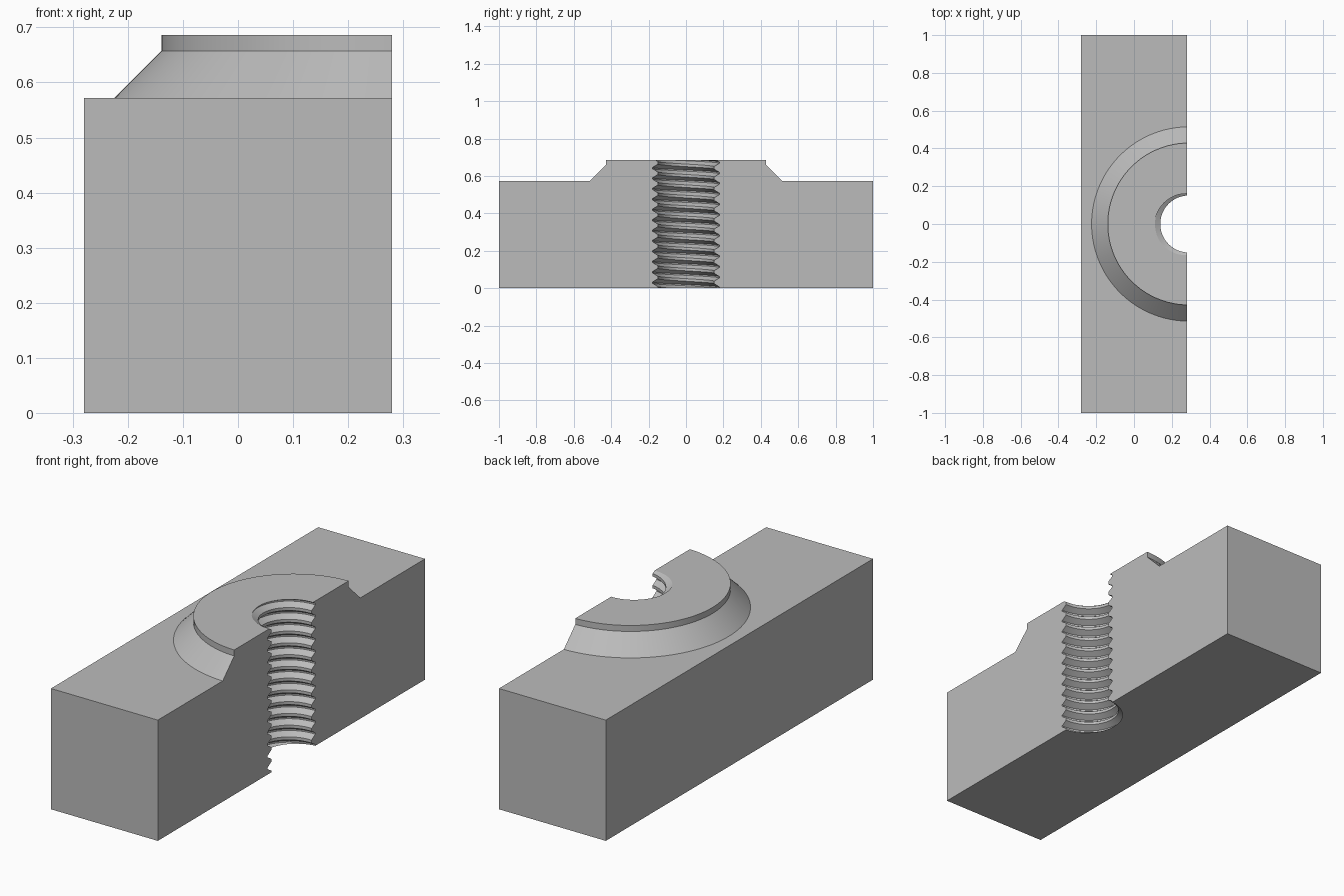
import bpy, bmesh
from math import radians, cos, sin

if "Cube" in bpy.data.objects:
    bpy.data.objects.remove(bpy.data.objects["Cube"])

HALF_W = 0.28            # half width; the section plane is at +HALF_W
AXIS_X = 0.29            # centre line of the boss and the threaded hole
SHOULDER, TOP = 0.572, 0.686
PITCH, MINOR, MAJOR = 0.0557, 0.151, 0.179


def make_object(name, bm):
    bmesh.ops.recalc_face_normals(bm, faces=bm.faces[:])
    mesh = bpy.data.meshes.new(name)
    bm.to_mesh(mesh)
    bm.free()
    obj = bpy.data.objects.new(name, mesh)
    bpy.context.collection.objects.link(obj)
    return obj


def box(name, low, high):
    bm = bmesh.new()
    bmesh.ops.create_cube(bm, size=1)
    for v in bm.verts:
        v.co = [(a + b) / 2 + c * (b - a) for a, b, c in zip(low, high, v.co)]
    return make_object(name, bm)


def loft(name, rows, angles, rise=0, triangulate=False):
    """Stack closed rings of (radius, height); rise is the climb per turn."""
    bm = bmesh.new()
    rings = [[bm.verts.new((AXIS_X + r * cos(radians(a)), r * sin(radians(a)),
                            z + rise * (a - 270) / 360)) for a in angles]
             for r, z in rows]
    n = len(angles)
    for low, high in zip(rings, rings[1:]):
        for i in range(n):
            j = (i + 1) % n
            bm.faces.new((low[i], low[j], high[j], high[i]))
    bm.faces.new(rings[0])
    bm.faces.new(rings[-1])
    if triangulate:
        bmesh.ops.triangulate(bm, faces=bm.faces[:])
    return make_object(name, bm)


def combine(target, tool, operation):
    mod = target.modifiers.new(operation.title(), 'BOOLEAN')
    mod.operation, mod.solver, mod.object = operation, 'EXACT', tool
    bpy.context.view_layer.update()
    graph = bpy.context.evaluated_depsgraph_get()
    mesh = bpy.data.meshes.new_from_object(target.evaluated_get(graph))
    target.modifiers.clear()
    target.data = mesh
    bpy.data.objects.remove(tool)


# Long rectangular base, oversized past the section plane
nut = box("sectioned_slot_nut", (-HALF_W, -1, 0), (HALF_W + 0.2, 1, SHOULDER))

# Round boss with a conical skirt and a short straight rim
boss = loft("boss", [(0.5345, SHOULDER - 0.02), (0.429, 0.6575), (0.429, TOP)],
            [i * 3 for i in range(120)])
combine(nut, boss, 'UNION')

# Right-handed thread cutter, following the helix
groove = [(MINOR, -0.375), (MAJOR, -0.0625), (MAJOR, 0.0625), (MINOR, 0.375)]
rows = [(r, 0.03 + PITCH * (turn + offset))
        for turn in range(-3, 16) for r, offset in groove]
rod = loft("thread_cutter", rows, [60 + i * 5 for i in range(49)], PITCH, True)
combine(nut, rod, 'DIFFERENCE')

# Flat section through the middle of the hole
trim = box("section_cutter", (HALF_W, -2, -1), (2, 2, 2))
combine(nut, trim, 'DIFFERENCE')

# Plain grey metal
grey = bpy.data.materials.new("grey_metal")
grey.use_nodes = True
colour = (0.5, 0.5, 0.5, 1)
grey.diffuse_color = colour
grey.node_tree.nodes["Principled BSDF"].inputs["Base Color"].default_value = colour
nut.data.materials.clear()
nut.data.materials.append(grey)
for poly in nut.data.polygons:
    poly.material_index = 0

bpy.ops.object.select_all(action='DESELECT')
nut.select_set(True)
bpy.context.view_layer.objects.active = nut
bpy.ops.object.shade_smooth_by_angle(angle=radians(25))
